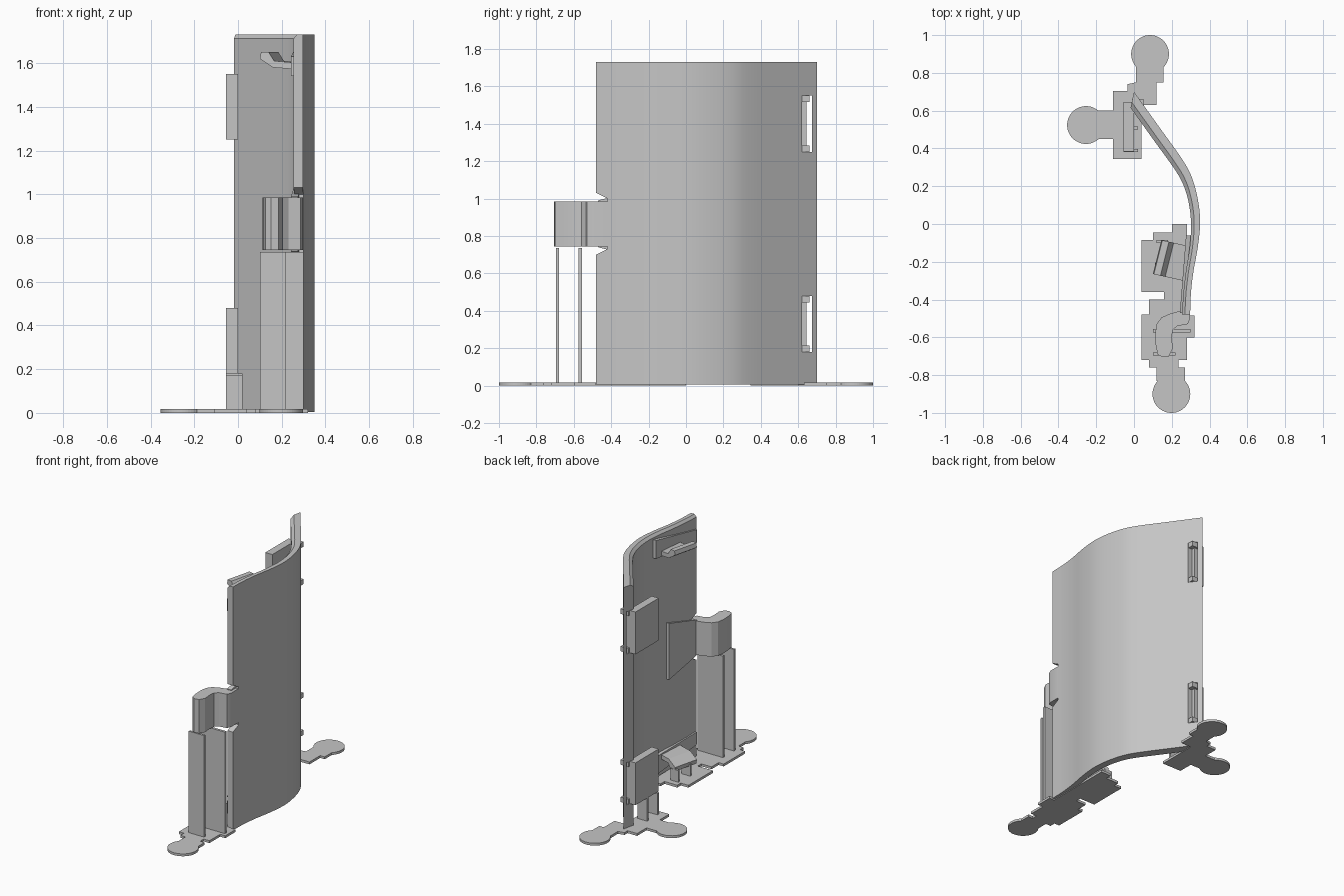
import bpy, bmesh, math
from mathutils import Vector

if "Cube" in bpy.data.objects:
    bpy.data.objects.remove(bpy.data.objects["Cube"])

grey = bpy.data.materials.new("plain grey")
grey.diffuse_color = (0.56, 0.56, 0.56, 1)
grey.use_nodes = True
grey.node_tree.nodes["Principled BSDF"].inputs["Base Color"].default_value = grey.diffuse_color


def finish(name, bm, smooth=False):
    bmesh.ops.recalc_face_normals(bm, faces=bm.faces)
    me = bpy.data.meshes.new(name)
    bm.to_mesh(me)
    bm.free()
    me.materials.append(grey)
    ob = bpy.data.objects.new(name, me)
    bpy.context.collection.objects.link(ob)
    bpy.ops.object.select_all(action='DESELECT')
    ob.select_set(True)
    bpy.context.view_layer.objects.active = ob
    if smooth:
        bpy.ops.object.shade_smooth_by_angle(angle=math.radians(25))
    return ob


def loft(name, rings, smooth=False):
    """Closed solid through rings of equal point count."""
    bm = bmesh.new()
    vs = [[bm.verts.new(p) for p in r] for r in rings]
    n = len(vs[0])
    for a, b in zip(vs, vs[1:]):
        for i in range(n):
            j = (i + 1) % n
            bm.faces.new((a[i], a[j], b[j], b[i]))
    bm.faces.new(vs[0])
    bm.faces.new(vs[-1])
    return finish(name, bm, smooth)


def prism(name, pts, z0, z1, smooth=False):
    return loft(name, [[(x, y, z) for x, y in pts] for z in (z0, z1)], smooth)


def box(name, x0, x1, y0, y1, z0, z1):
    return prism(name, [(x0, y0), (x1, y0), (x1, y1), (x0, y1)], z0, z1)


def disc(name, x, y, r, h):
    pts = [(x + r * math.cos(i * math.tau / 48), y + r * math.sin(i * math.tau / 48)) for i in range(48)]
    return prism(name, pts, 0, h)


def spline(ctrl, steps=6):
    """Smooth curve through the control points."""
    p = [Vector(c) for c in ctrl]
    p = [2 * p[0] - p[1]] + p + [2 * p[-1] - p[-2]]
    out = []
    for i in range(1, len(p) - 2):
        a, b, c, d = p[i - 1:i + 3]
        for k in range(steps):
            t = k / steps
            out.append(0.5 * (2 * b + (c - a) * t + (2 * a - 5 * b + 4 * c - d) * t * t
                              + (3 * b - a - 3 * c + d) * t ** 3))
    return out + [p[-2]]


def cut(target, cutter):
    cutter.hide_render = True
    m = target.modifiers.new("cut", 'BOOLEAN')
    m.operation = 'DIFFERENCE'
    m.solver = 'EXACT'
    m.object = cutter
    bpy.ops.object.select_all(action='DESELECT')
    bpy.context.view_layer.objects.active = target
    target.select_set(True)
    bpy.ops.object.modifier_apply(modifier=m.name)
    bpy.data.objects.remove(cutter)


# Curved panel with a chamfered inner top edge
outer = spline([(0, .70), (.125, .525), (.25, .35), (.305, .25), (.338, .13), (.35, .01),
                (.338, -.12), (.315, -.25), (.302, -.36), (.297, -.48)])
inner = spline([(-.018, .615), (.10, .45), (.215, .29), (.262, .205), (.29, .11), (.302, 0),
                (.295, -.12), (.275, -.25), (.262, -.36), (.254, -.48)])
top_inner = [a.lerp(b, .35) for a, b in zip(inner, outer)]


def ring(inn, z):
    return [(p.x, p.y, z) for p in outer] + [(p.x, p.y, z) for p in reversed(inn)]


panel = loft("curved_panel", [ring(inner, .005), ring(inner, 1.712), ring(top_inner, 1.73)], True)

# Side notch and two clip slots
notch = [(-.52, 1.05), (-.42, 1.0), (-.42, .73), (-.52, .68)]
cut(panel, loft("notch_cutter", [[(x, y, z) for y, z in notch] for x in (.2, .4)]))
for z in (.18, 1.25):
    cut(panel, box("slot_cutter", -.1, .2, .62, .673, z, z + .30))

# Rear clips: flat block plus two arms through each slot
for z in (.18, 1.25):
    box("clip_block", -.055, 0, .385, .645, z, z + .30)
    box("clip_web", 0, .02, .60, .645, z + .015, z + .285)
    for za in (z, z + .265):
        box("clip_arm", -.01, .052, .60, .66, za, za + .035)

# Latch on the front edge
latch = [(.125, -.69), (.15, -.705), (.185, -.70), (.205, -.66), (.20, -.60), (.205, -.56), (.23, -.54),
         (.285, -.53), (.297, -.50), (.297, -.42), (.25, -.42), (.245, -.46), (.19, -.475), (.145, -.495),
         (.12, -.53), (.112, -.58), (.115, -.64)]
prism("edge_latch", latch, .745, .985, True)

# Tapered plate on the inner face behind the latch
tapered = [(-.19, .665), (-.19, 1.065), (-.47, .99), (-.47, .74)]


def inner_x(y):
    return .254 + (y + .48) * .08


loft("latch_plate", [[(inner_x(y) + dx, y, z) for y, z in tapered] for dx in (-.012, .02)])

# Hooked bars and their backing plates, mirrored top and bottom
hook = [(.10, 1.62), (.105, 1.65), (.14, 1.65), (.165, 1.61), (.28, 1.60), (.28, 1.57), (.16, 1.58)]
backing = [(-.06, 1.57), (-.06, 1.70), (-.47, 1.63), (-.47, 1.54)]
for name, flip in (("upper", False), ("lower", True)):
    f = (lambda z: 1.735 - z) if flip else (lambda z: z)
    loft(name + "_hook_bar", [[(x + s, y - (x - .1) * .22, f(z)) for x, z in hook]
                              for y, s in ((-.265, 0), (-.085, .045))])
    loft(name + "_hook_plate", [[(inner_x(y) + dx, y, f(z)) for y, z in backing]
                                for dx in (-.012, .02)])

# Thin base rafts with round tabs
H = .017
front_raft = [(.12, -.83), (.27, -.83), (.27, -.76), (.235, -.76), (.235, -.72), (.28, -.72), (.28, -.60),
              (.32, -.60), (.32, -.485), (.28, -.485), (.28, 0), (.20, 0), (.20, -.045), (.10, -.045),
              (.10, -.085), (.04, -.085), (.04, -.36), (.16, -.36), (.16, -.40), (.08, -.40), (.08, -.48),
              (.04, -.48), (.04, -.72), (.08, -.72), (.08, -.76), (.12, -.76)]
prism("front_raft", front_raft, 0, H)
disc("front_tab", .198, -.90, .10, H)
rear_raft = [(-.19, .45), (-.11, .45), (-.11, .345), (.04, .345), (.04, .63), (.12, .63), (.12, .68),
             (.12, .75), (.155, .75), (.155, .84), (.01, .84), (.01, .75), (-.035, .74), (-.035, .705),
             (-.11, .705), (-.11, .60), (-.19, .60)]
prism("rear_raft", rear_raft, 0, H)
disc("rear_tab", .085, .90, .10, H)
disc("side_tab", -.254, .524, .10, H)

# Thin upright supports
box("latch_support_front", .10, .22, -.695, -.68, H, .737)
box("latch_support_rear", .10, .30, -.575, -.557, H, .737)
box("clip_support_front", -.055, .02, .38, .398, H, .17)
box("clip_support_rear", -.055, .02, .50, .515, H, .18)
box("hook_support_front", .11, .18, -.22, -.205, H, .10)
box("hook_support_rear", .12, .18, -.10, -.085, H, .10)
